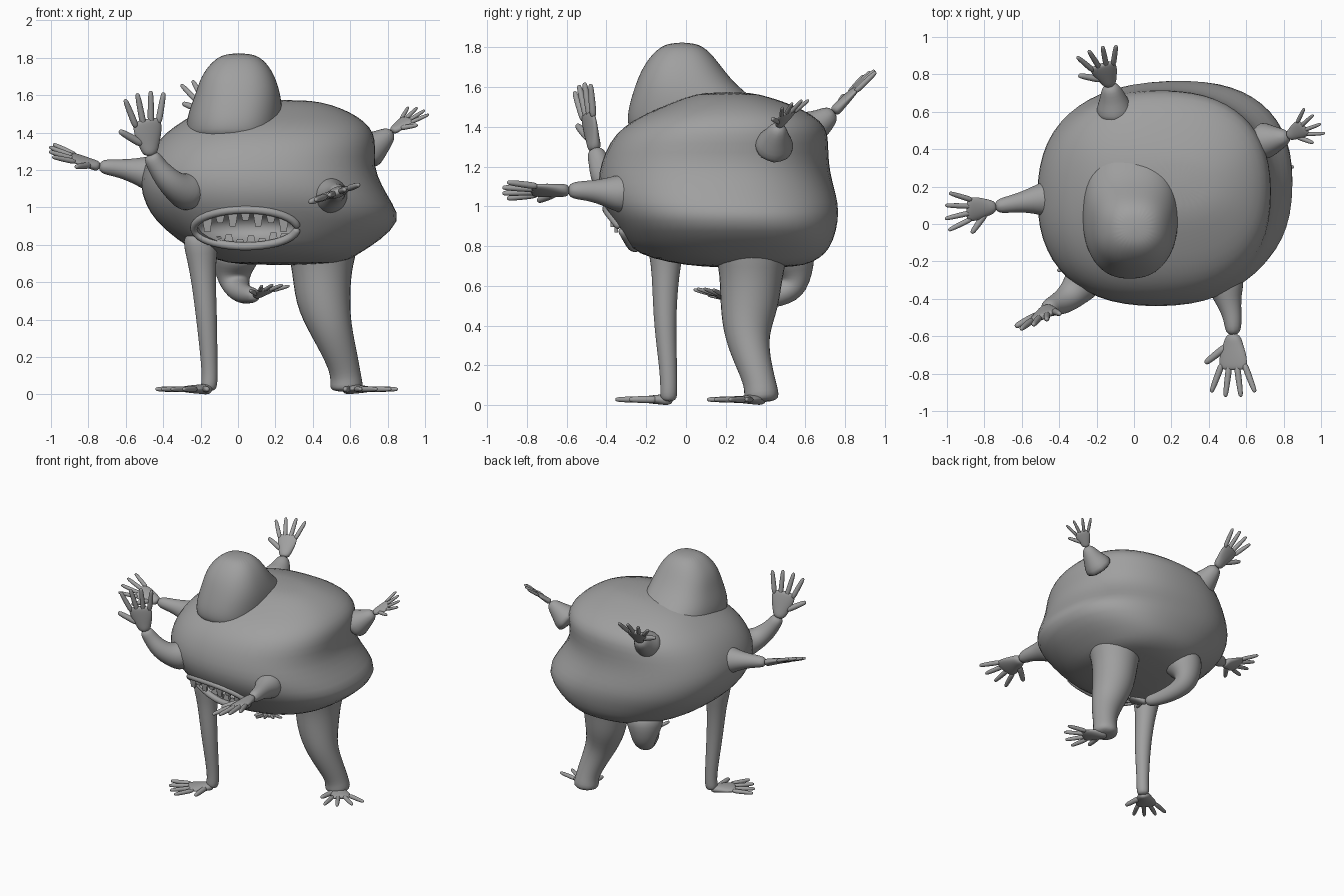
import bpy
import bmesh
from math import cos, sin, pi, sqrt, copysign
from mathutils import Vector, Matrix
from mathutils.bvhtree import BVHTree

default_cube = bpy.data.objects.get("Cube")
if default_cube:
    bpy.data.objects.remove(default_cube)

skin_material = bpy.data.materials.new("grey skin")
skin_material.use_nodes = True
grey = (0.35, 0.35, 0.35, 1)
skin_material.diffuse_color = grey
skin_material.node_tree.nodes["Principled BSDF"].inputs["Base Color"].default_value = grey


def bridge(bm, rings):
    """Skin a list of point rings and cap both ends."""
    loops = [[bm.verts.new(point) for point in ring] for ring in rings]
    count = len(loops[0])
    for lower, upper in zip(loops, loops[1:]):
        for i in range(count):
            j = (i + 1) % count
            bm.faces.new((lower[i], lower[j], upper[j], upper[i]))
    bm.faces.new(loops[0][::-1])
    bm.faces.new(loops[-1])


def tube(bm, centres, widths, depths, side=None, sides=8):
    """Sweep an ellipse along a path; side is the direction of its width."""
    span = centres[-1] - centres[0]
    if side is None:
        thin = min(range(3), key=lambda k: abs(span[k]))
        side = Vector([float(k == thin) for k in range(3)])
    rings = []
    for i, centre in enumerate(centres):
        tangent = (centres[min(i + 1, len(centres) - 1)] - centres[max(i - 1, 0)]).normalized()
        v = tangent.cross(side).normalized()
        u = v.cross(tangent)
        rings.append([centre + u * cos(2 * pi * k / sides) * widths[i] * 1.1
                      + v * sin(2 * pi * k / sides) * depths[i] * 1.1 for k in range(sides)])
    bridge(bm, rings)


def finish(name, bm, levels=0):
    bmesh.ops.recalc_face_normals(bm, faces=bm.faces)
    mesh = bpy.data.meshes.new(name)
    bm.to_mesh(mesh)
    bm.free()
    obj = bpy.data.objects.new(name, mesh)
    bpy.context.collection.objects.link(obj)
    mesh.materials.append(skin_material)
    if levels:
        mesh.shade_smooth()
        subdivision = obj.modifiers.new("smooth", "SUBSURF")
        subdivision.levels = subdivision.render_levels = levels
    return obj


def loft(name, sections, levels, sides=28):
    """Stack rounded-box outlines given as z, x min, x max, y min, y max."""
    bm = bmesh.new()
    rings = []
    for z, left, right, front, back in sections:
        ring = []
        for k in range(sides):
            c, s = cos(2 * pi * k / sides), sin(2 * pi * k / sides)
            dx = copysign(abs(c) ** 0.85, c) * (right - left) / 2
            dy = copysign(abs(s) ** 0.85, s) * (back - front) / 2
            skew = max(0, 1.1 - z) * 0.3
            ring.append(((left + right) / 2 + dx, (front + back) / 2 + dy + skew * dx, z))
        rings.append(ring)
    bridge(bm, rings)
    return finish(name, bm, levels)


def add_hand(bm, wrist, forward, thumb_side, length, spread):
    d = Vector(forward).normalized()
    s = Vector(thumb_side)
    s = (s - d * s.dot(d)).normalized()

    def at(along, across):
        return wrist + (d * along + s * across) * length

    # Palm
    steps = (-0.05, 0.12, 0.28, 0.45, 0.54)
    tube(bm, [at(t, 0) for t in steps],
         [length * w for w in (0.11, 0.16, 0.22, 0.24, 0.2)],
         [length * w for w in (0.1, 0.085, 0.075, 0.06, 0.04)], s)
    # Four fingers and a thumb
    digits = [(at(0.42, k * 0.18), d + s * k * spread, 0.56 - 0.06 * abs(k), 0.05)
              for k in (-1, -0.33, 0.33, 1)]
    digits.append((at(0.15, 0.1), d * 0.6 + s * 0.8, 0.46, 0.06))
    for base, aim, reach, radius in digits:
        aim = aim.normalized() * reach * length
        radii = [radius * length * f for f in (1, 1, 0.9, 0.75, 0.4)]
        tube(bm, [base + aim * t for t in (0, 0.35, 0.7, 0.93, 1)], radii, radii)


def limb(name, path, forward, thumb_side, length, spread=0.4):
    bm = bmesh.new()
    centres = [Vector(p[:3]) for p in path]
    radii = [p[3] for p in path]
    tube(bm, centres, radii, radii)
    wrist = centres[-1].copy()
    wrist.z = max(wrist.z, 0.028)
    add_hand(bm, wrist, forward, thumb_side, length, spread)
    finish(name, bm, 2)


# Lumpy body and head
body = loft("body", [
    (0.69, 0, 0.5, 0.1, 0.55), (0.72, -0.12, 0.6, -0.1, 0.64),
    (0.76, -0.22, 0.66, -0.24, 0.7), (0.82, -0.32, 0.76, -0.3, 0.74),
    (0.93, -0.45, 0.88, -0.37, 0.77), (1.02, -0.5, 0.83, -0.43, 0.77),
    (1.12, -0.53, 0.77, -0.45, 0.74), (1.22, -0.51, 0.73, -0.43, 0.72),
    (1.32, -0.46, 0.74, -0.39, 0.72), (1.4, -0.39, 0.73, -0.32, 0.71),
    (1.46, -0.3, 0.68, -0.22, 0.64), (1.51, -0.22, 0.6, -0.1, 0.54),
    (1.55, -0.1, 0.5, 0, 0.42), (1.575, 0.1, 0.38, 0.1, 0.32)], 1)
loft("head", [
    (1.34, -0.27, 0.22, -0.27, 0.4), (1.42, -0.28, 0.23, -0.3, 0.42),
    (1.5, -0.27, 0.24, -0.29, 0.4), (1.6, -0.23, 0.23, -0.26, 0.26),
    (1.7, -0.2, 0.2, -0.22, 0.18), (1.78, -0.14, 0.15, -0.16, 0.12),
    (1.825, -0.07, 0.08, -0.09, 0.05)], 2)

# Mouth opening cut into the front of the body
mouth_x, mouth_z, mouth_w, mouth_h = 0.04, 0.89, 0.28, 0.1
bpy.context.view_layer.objects.active = body
bpy.ops.object.modifier_apply(modifier="smooth")
surface = BVHTree.FromObject(body, bpy.context.evaluated_depsgraph_get())


def front_point(x, z):
    hit = surface.ray_cast(Vector((x, -2, z)), Vector((0, 1, 0)))[0]
    return hit or Vector((x, -0.3, z))


bpy.ops.mesh.primitive_uv_sphere_add(segments=24, ring_count=12, location=(mouth_x, -0.33, mouth_z))
cutter = bpy.context.object
cutter.name = "mouth_cutter"
cutter.scale = (mouth_w, 0.2, mouth_h)
cutter.hide_render = True
cut = body.modifiers.new("mouth", "BOOLEAN")
cut.object = cutter
cut.operation = "DIFFERENCE"
bpy.ops.object.select_all(action="DESELECT")
bpy.context.view_layer.objects.active = body
body.select_set(True)
bpy.ops.object.modifier_apply(modifier="mouth")
bpy.ops.object.shade_smooth_by_angle(angle=0.8)
bpy.data.objects.remove(cutter)

# Lips around the opening
bm = bmesh.new()
rim = []
for k in range(21):
    a = 2 * pi * k / 20
    rim.append(front_point(mouth_x + mouth_w * cos(a), mouth_z + mouth_h * sin(a)))
tube(bm, rim, [0.022] * 21, [0.022] * 21, Vector((0, 1, 0)))
finish("lips", bm, 1)

# Two rows of crooked teeth
bm = bmesh.new()
for direction, count, height in ((1, 7, 0.075), (-1, 8, 0.05)):
    for i in range(count):
        x = mouth_x + mouth_w * 0.85 * (2 * (i + 0.5) / count - 1)
        rise = mouth_h * sqrt(1 - ((x - mouth_x) / mouth_w) ** 2)
        root = front_point(x, mouth_z + direction * rise)
        size = height * (1 + 0.2 * (-1) ** i)
        place = (Matrix.Translation(root + Vector((0, 0.03, -direction * size / 2)))
                 @ Matrix.Diagonal((1, 0.5, -direction, 1)) @ Matrix.Rotation(pi / 4, 4, "Z"))
        bmesh.ops.create_cone(bm, cap_ends=True, segments=4, radius1=0.042,
                              radius2=0.022, depth=size, matrix=place)
finish("teeth", bm)

# Arms sprouting from the body
limb("raised_front_arm", [
    (-0.24, -0.26, 1.08, 0.13), (-0.31, -0.36, 1.09, 0.085), (-0.38, -0.42, 1.15, 0.068),
    (-0.44, -0.44, 1.23, 0.05), (-0.47, -0.46, 1.29, 0.045)],
    (-0.1, -0.2, 1), (-0.95, -0.4, 0), 0.35, 0.3)
limb("right_side_arm", [
    (-0.4, 0.14, 1.17, 0.13), (-0.52, 0.13, 1.19, 0.075), (-0.64, 0.11, 1.21, 0.045),
    (-0.75, 0.09, 1.22, 0.04)],
    (-1, -0.1, 0.35), (0, -1, -0.35), 0.29)
limb("back_arm", [
    (-0.1, 0.56, 1.36, 0.13), (-0.11, 0.67, 1.41, 0.07), (-0.13, 0.75, 1.48, 0.045)],
    (-0.3, 0.75, 0.8), (-1, -0.2, 0), 0.3)
limb("left_side_arm", [
    (0.66, 0.44, 1.28, 0.13), (0.75, 0.45, 1.34, 0.07), (0.83, 0.47, 1.41, 0.036)],
    (0.7, 0.42, 0.55), (0.5, -0.8, -0.3), 0.22, 0.5)
limb("left_front_arm", [
    (0.48, -0.26, 1.06, 0.13), (0.5, -0.4, 1.07, 0.07), (0.53, -0.5, 1.08, 0.048),
    (0.53, -0.6, 1.08, 0.042)],
    (0, -1, 0), (-1, 0, -0.35), 0.34)
limb("hanging_arm", [
    (0, 0.5, 0.8, 0.16), (-0.03, 0.54, 0.68, 0.11), (-0.02, 0.54, 0.58, 0.075),
    (0.02, 0.43, 0.54, 0.058), (0.06, 0.31, 0.53, 0.045), (0.1, 0.24, 0.53, 0.036)],
    (0.5, -0.75, 0.25), (-0.75, -0.5, 0), 0.22, 0.5)

# Two mismatched legs standing on hands
limb("arm_leg", [
    (-0.2, -0.1, 0.88, 0.12), (-0.195, -0.1, 0.72, 0.07), (-0.17, -0.11, 0.45, 0.058),
    (-0.155, -0.09, 0.2, 0.045), (-0.15, -0.085, 0.08, 0.042), (-0.16, -0.09, 0.015, 0.045)],
    (-0.75, -0.65, 0), (0.65, -0.75, 0), 0.31)
limb("thick_leg", [
    (0.45, 0.33, 0.85, 0.22), (0.45, 0.33, 0.7, 0.16), (0.45, 0.32, 0.5, 0.15),
    (0.5, 0.3, 0.34, 0.11), (0.56, 0.35, 0.18, 0.085), (0.58, 0.38, 0.08, 0.08),
    (0.58, 0.38, 0.01, 0.1)],
    (0.7, -0.7, 0), (-0.7, -0.7, 0), 0.3, 0.7)
